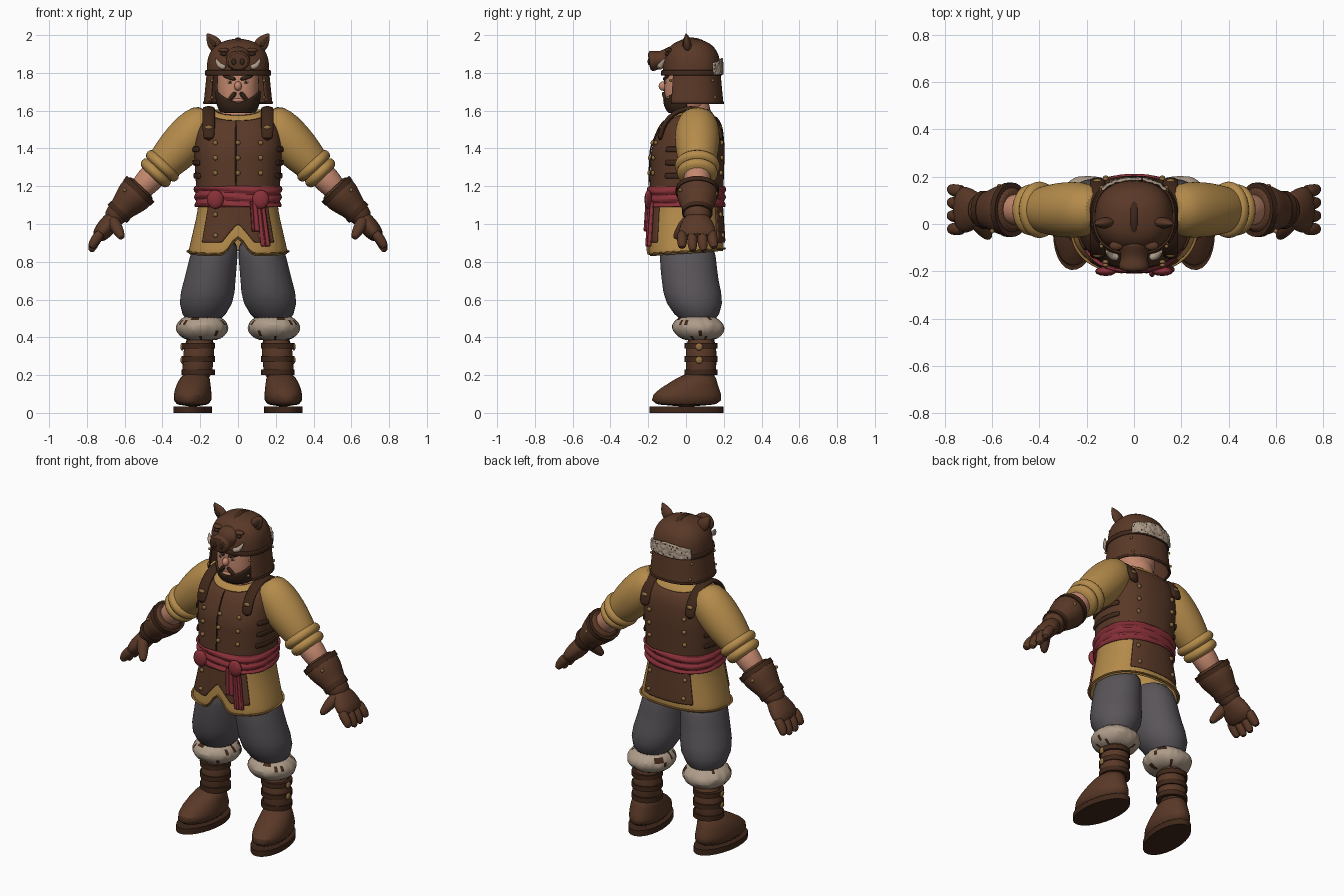
import bpy, bmesh, math, random
from math import sin, cos, pi
from mathutils import Vector, Matrix

random.seed(4)
cube = bpy.data.objects.get("Cube")
if cube:
    bpy.data.objects.remove(cube)


def material(name, *rgb):
    shade = bpy.data.materials.new(name)
    shade.use_nodes = True
    shade.diffuse_color = (*rgb, 1)
    shade.node_tree.nodes["Principled BSDF"].inputs["Base Color"].default_value = (*rgb, 1)
    return shade


leather = material("brown leather", .1, .04, .02)
dark = material("dark leather", .05, .02, .01)
linen = material("ochre linen", .46, .26, .07)
hemline = material("shaded linen", .3, .15, .04)
crimson = material("crimson cloth", .25, .03, .04)
grey = material("grey wool", .1, .09, .1)
fur = material("pale fur", .42, .33, .25)
skin = material("skin", .56, .25, .16)
brass = material("brass", .27, .15, .05)
hair = material("dark hair", .04, .02, .01)
built = []


def finish(name, bm, colours, mirror=False, thick=0, smooth=True, speck=0):
    """Turn a bmesh into an object with its modifiers and optional specks."""
    bmesh.ops.recalc_face_normals(bm, faces=bm.faces)
    for face in bm.faces:
        face.material_index = int(random.random() < speck)
    mesh = bpy.data.meshes.new(name)
    bm.to_mesh(mesh)
    bm.free()
    for colour in colours:
        mesh.materials.append(colour)
    ob = bpy.data.objects.new(name, mesh)
    bpy.context.collection.objects.link(ob)
    if mirror:
        ob.modifiers.new("mirror", "MIRROR").use_mirror_merge = False
    if thick:
        solid = ob.modifiers.new("thickness", "SOLIDIFY")
        solid.thickness, solid.offset = thick, 0
    if smooth:
        ob.modifiers.new("smooth", "SUBSURF").levels = 1
    built.append(ob)


def power(value, exponent=.85):
    return math.copysign(abs(value) ** exponent, value)


def sample(values, f):
    """Blend along a list whose items are evenly spaced."""
    last = len(values) - 1
    if last == 0:
        return values[0]
    i = min(int(f * last), last - 1)
    return values[i] + (values[i + 1] - values[i]) * (f * last - i)


def tube(name, colours, path, radii, depth=[1], ref=None, smooth=True, jitter=0, speck=0, turn=0, sides=28):
    """Loft ellipses along a path; rings lie flat unless a reference axis is given."""
    bm, rings = bmesh.new(), []
    path = [Vector(p) for p in path]
    count = max(len(path), len(radii))
    spine = [sample(path, i / (count - 1)) for i in range(count)]
    for i, centre in enumerate(spine):
        f = i / (count - 1)
        u, v = Vector((1, 0, 0)), Vector((0, 1, 0))
        if ref:
            t = (spine[min(i + 1, count - 1)] - spine[max(i - 1, 0)]).normalized()
            v = Vector(ref)
            v = (v - t * v.dot(t)).normalized()
            u = v.cross(t)
        ring = []
        for k in range(sides):
            w = math.tau * k / sides
            r = sample(radii, f) * (1 + random.uniform(-jitter, jitter))
            ring.append(bm.verts.new(centre + u * r * cos(w) + v * r * sample(depth, f) * sin(w)))
        rings.append(ring)
    for low, high in zip(rings, rings[1:]):
        for k in range(sides):
            bm.faces.new((low[k], low[k - 1], high[k - 1], high[k]))
    bm.faces.new(rings[0])
    bm.faces.new(rings[-1])
    bmesh.ops.rotate(bm, verts=bm.verts, cent=(.22, .08, 0), matrix=Matrix.Rotation(turn, 3, "Z"))
    finish(name, bm, colours, any(p.x for p in path), 0, smooth, speck)


def arch(x, y, z, reach, rise):
    """Path that climbs over the body from front to back."""
    steps = 8
    return [(x, y - reach * cos(pi * i / steps), z + rise * sin(pi * i / steps)) for i in range(steps + 1)]


# Body shapes: half width, centre y and half depth at a height
def torso(z):
    table = [(.8, .27, 0, .2), (1.1, .2, 0, .18), (1.4, .22, .01, .18), (1.52, .21, .03, .15), (1.61, .12, .04, .08)]
    for low, high in zip(table, table[1:]):
        if z <= high[0]:
            break
    f = min(1, (z - low[0]) / (high[0] - low[0]))
    return [a + (b - a) * f for a, b in zip(low[1:], high[1:])]


def helm(z):
    dome = max(0, 1 - max(0, (z - 1.8) / .18) ** 3)
    width = .16 * math.sqrt(dome) + .1 * max(0, 1.8 - z)
    return width, .03, width * .92


def head(z):
    width = .105 * (1 - abs((z - 1.73) / .16) ** 3) ** (1 / 3)
    return width, 0, width * 1.05


def surface(body, a, z, off=0):
    """Point on a body; angle zero is the front."""
    width, centre, depth = body(z)
    return Vector(((width + off) * power(sin(a)), centre - (depth + off) * power(cos(a)), z))


def spot(body, x, z, back=False, off=.02):
    a = math.asin(power(x / body(z)[0], 1 / .85))
    return surface(body, pi - a if back else a, z, off)


def panel(name, colours, body, start, end, bottom, top, off=.01, thick=.012, mirror=False, speck=0, across=40, up=10):
    """Cloth or plate following a body; limits and offset may be functions."""
    val = lambda rule, *args: rule(*args) if callable(rule) else rule
    bm, rows = bmesh.new(), []
    for j in range(up + 1):
        row = []
        for i in range(across + 1):
            a = start + (end - start) * i / across
            z = val(bottom, a) + (val(top, a) - val(bottom, a)) * j / up
            row.append(bm.verts.new(surface(body, a, z, val(off, a, z))))
        rows.append(row)
    for low, high in zip(rows, rows[1:]):
        for i in range(across):
            bm.faces.new((low[i], low[i + 1], high[i + 1], high[i]))
    bmesh.ops.remove_doubles(bm, verts=bm.verts, dist=.0005)
    finish(name, bm, colours, mirror, thick, True, speck)


def blobs(name, colour, size, *points):
    bm = bmesh.new()
    for p in points:
        place = Matrix.Translation(p) @ Matrix.Diagonal((*size, 1))
        bmesh.ops.create_uvsphere(bm, u_segments=12, v_segments=8, radius=1, matrix=place)
    finish(name, bm, [colour], any(p[0] for p in points), smooth=False)


AROUND = (-pi, pi)
X, Y = (1, 0, 0), (0, 1, 0)

# Tunic, vest and skirt flaps
notch = lambda a, width, height: max(0, 1 - abs(a) / width) * height
front = lambda a: max(0, cos(a)) ** 2
back = lambda a: max(0, -cos(a)) ** 2
hem = lambda a: .84 - .015 * cos(a) + notch(a, .17, .13)
panel("tunic", [linen], torso, *AROUND, hem, lambda a: 1.61 - .03 * front(a), 0)
panel("tunic_hem", [hemline], torso, *AROUND, lambda a: hem(a) + .01, lambda a: hem(a) + .02, up=2)
panel("vest", [leather], torso, *AROUND, 1.12, lambda a: 1.59 - .04 * front(a) - .02 * back(a))
panel("vest_front_flap", [leather], torso, -.78, .78, lambda a: .9 + notch(a, .28, .1), 1.13)
panel("vest_back_flap", [leather], torso, pi - .65, pi + .65, .9, 1.13)
panel("vest_closure", [dark], torso, -.04, -.02, 1.2, 1.55, .02, .008, across=2)
for z in (1.24, 1.31, 1.38):
    panel("side_strap", [dark], torso, 1, 2.1, z, z + .03, .02, mirror=True, across=12, up=2)
tube("shoulder_straps", [dark], arch(.155, .025, 1.44, .165, .175), [.014], [2.3], X)
blobs("strap_buckles", brass, (.02, .012, .012), (.155, -.13, 1.51), (.155, .18, 1.51))
heights = (.94, 1.05, 1.27, 1.35, 1.43)
blobs("vest_studs", brass, (.013, .01, .013), *[spot(torso, .11, z, side) for z in heights for side in (False, True)])
blobs("closure_studs", brass, (.013, .01, .013), *[spot(torso, 0, z) for z in heights[2:]])

# Sash with knot and hanging ends
panel("sash", [crimson], torso, *AROUND, 1.09, 1.2, lambda a, z: .02 + .008 * sin(z * 150 + 2 * sin(a * 2)))
for a, half, z in ((.5, .11, .88), (.3, .08, .96)):
    panel("sash_end", [crimson], torso, a - half, a + half, z, 1.12, lambda q, z: .03 + .006 * sin(q * 60), across=12)
blobs("sash_knot", crimson, (.045, .02, .05), (.12, -.2, 1.13))


# Arms and gloves
def along_arm(*stops):
    return [Vector((.2, .06, 1.52)).lerp((.7, .06, .99), t) for t in stops]


tube("sleeves", [linen], along_arm(-.12, .48), [.08, .115, .12, .115, .1, .08], ref=Y)
for t, r in ((.4, .11), (.47, .1)):
    tube("sleeve_rolls", [linen], along_arm(t - .05, t + .05), [r - .02, r, r, r - .02], [1.1], Y)
tube("forearms", [skin], along_arm(.4, .7), [.08, .07, .06], ref=Y)
tube("glove_cuffs", [leather], along_arm(.6, .96), [.09, .1, .09, .07, .06, .05], [1.1, 1.2], Y)
for t, r in ((.65, .1), (.86, .07)):
    tube("glove_bands", [dark], along_arm(t - .02, t + .02), [r, r], [1.15], Y, smooth=False)
tube("palms", [leather], [(.64, .06, 1.05), (.75, .06, .92)], [.045, .05, .05, .035], [1.3, 1.8, 2.6], Y)
for k in range(4):
    y = .053 * k - .02
    drop = .02 * (k in (0, 3))
    tube("fingers", [leather], [(.72, y, .96), (.76, y, .91), (.78, y * 1.1, .85 + drop)], [.025, .028, .026, .016], ref=Y)
tube("thumbs", [leather], [(.67, .02, 1.03), (.61, -.06, .92)], [.03, .035, .028, .016], ref=Y)
blobs("glove_studs", brass, (.01, .01, .01), (.6, -.03, 1.18), (.57, .16, 1.16))

# Trousers, fur cuffs and boots
tube("trousers", [grey], [(.11, 0, .94), (.15, .02, .7), (.19, .07, .46)], [.11, .13, .135, .155, .08], [1.25, 1.1, 1])
tube("fur_cuffs", [fur, dark], [(.19, .07, .38), (.19, .06, .52)], [.08, .12, .14, .14, .12, .08], jitter=.05, speck=.09, sides=44)
tube("boot_shafts", [leather], [(.2, .08, .42), (.22, .08, .16)], [.085, .08, .085])
tube("boot_feet", [leather], [(.23, 0, .03), (.23, 0, .1), (.23, .03, .15), (.22, .08, .22)], [.1, .1, .09, .07], [1.95, 1.9, 1.5, 1.1], turn=.13)
tube("boot_soles", [dark], [(.23, 0, 0), (.23, 0, .035)], [.1, .1], [1.98], smooth=False, turn=.13)
for z in (.34, .27, .2):
    tube("boot_straps", [dark], [(.21, .08, z), (.21, .08, z + .03)], [.088, .088], smooth=False)
blobs("boot_buckles", brass, (.01, .02, .02), (.295, .07, .35), (.295, .07, .28))

# Head and face
tube("neck", [skin], [(0, .04, 1.5), (0, .04, 1.7)], [.13, .1, .08, .08])
panel("head", [skin], head, *AROUND, 1.59, 1.88, 0)
panel("beard", [hair], head, -1.6, 1.6, 1.59, lambda a: 1.64 + .05 * min(abs(a), 1.3))
tube("moustache", [hair], [(.01, -.12, 1.7), (.06, -.1, 1.64)], [.012, .013, .006], ref=Y)
blobs("nose", skin, (.02, .025, .025), (0, -.12, 1.73))
blobs("lower_lip", skin, (.03, .01, .01), (0, -.112, 1.655))
tube("eyebrows", [hair], [(.01, -.117, 1.765), (.08, -.09, 1.785)], [.01, .012, .006], ref=Y)
blobs("eyes", fur, (.016, .006, .008), (.04, -.108, 1.75))
blobs("pupils", hair, (.007, .004, .007), (.04, -.113, 1.75))

# Boar helmet
panel("helmet_dome", [leather], helm, *AROUND, 1.79, 1.98, 0)
panel("helmet_rim", [dark], helm, *AROUND, 1.785, 1.815, up=2)
cheek = (.9, math.tau - .9)
panel("neck_guard", [leather], helm, *cheek, 1.64, 1.8, 0)
panel("neck_guard_edge", [dark], helm, *cheek, 1.635, 1.65, .004, up=2)
panel("fur_patch", [fur, dark], helm, pi - .85, pi + .85, 1.79, lambda a: 1.88 - .03 * abs(a - pi),
      lambda a, z: random.uniform(.01, .02), speck=.06)
tube("helmet_crest", [dark], arch(0, .03, 1.82, .14, .162), [.01], [1.6], X)
tube("snout", [leather], [(0, -.06, 1.88), (0, -.2, 1.86)], [.07, .06, .05, .045, .055, .055], [1.2], X)
blobs("nostrils", hair, (.012, .006, .018), (.022, -.197, 1.86))
blobs("boar_eyes", hair, (.018, .012, .01), (.075, -.1, 1.9))
blobs("boar_brows", leather, (.03, .02, .012), (.075, -.092, 1.92))
tube("tusks", [fur], [(.06, -.14, 1.83), (.1, -.14, 1.83), (.12, -.11, 1.88)], [.016, .018, .004], ref=Y)
tube("ears", [leather], [(.1, .01, 1.92), (.165, 0, 2.01)], [.03, .04, .03, .002], [.6], Y)
tube("inner_ears", [hair], [(.12, -.016, 1.94), (.155, -.008, 1.99)], [.012, .016, .003], [.4], Y)
blobs("helmet_rivets", brass, (.008, .008, .008), *[spot(helm, .13, z, side, .01) for z in (1.67, 1.76) for side in (False, True)])

# Smooth shading with crisp edges
bpy.ops.object.select_all(action="DESELECT")
for ob in built:
    ob.select_set(True)
bpy.context.view_layer.objects.active = built[0]
bpy.ops.object.shade_smooth_by_angle(angle=math.radians(45))
